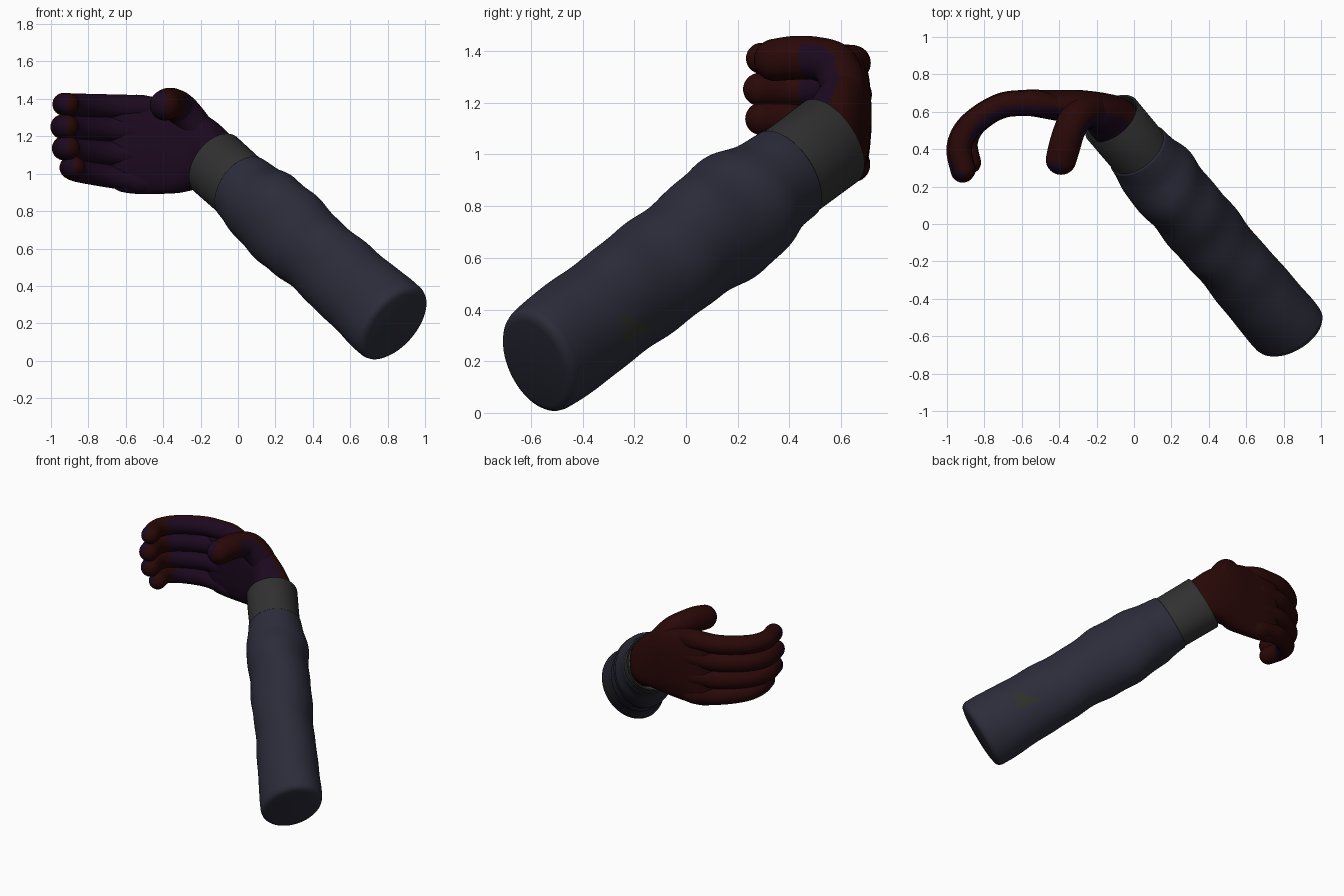
import bpy, bmesh, math
from mathutils import Vector as V

if "Cube" in bpy.data.objects:
    bpy.data.objects.remove(bpy.data.objects["Cube"])


def material(name, rgb):
    m = bpy.data.materials.new(name)
    m.diffuse_color = (*rgb, 1)
    m.use_nodes = True
    m.node_tree.nodes["Principled BSDF"].inputs["Base Color"].default_value = m.diffuse_color
    return m


SLEEVE = material("slate sleeve", (0.025, 0.025, 0.043))
STAIN = material("olive stain", (0.029, 0.029, 0.022))
CUFF = material("grey cuff", (0.031, 0.031, 0.031))
RED = material("dark red glove", (0.022, 0.0025, 0.0022))
PURPLE = material("dark purple palm", (0.0115, 0.0027, 0.0135))


def spline(rows, steps):
    """Catmull-Rom through rows of numbers."""
    out = []
    for i in range(len(rows) - 1):
        p = [rows[max(0, min(len(rows) - 1, i + k))] for k in (-1, 0, 1, 2)]
        for j in range(steps):
            t = j / steps
            out.append([0.5 * (2 * b + (c - a) * t + (2 * a - 5 * b + 4 * c - d) * t * t
                               + (3 * b - a - 3 * c + d) * t ** 3) for a, b, c, d in zip(*p)])
    out.append(list(rows[-1]))
    return out


def loft(name, sections, mats, n=32, e=1.0, ripple=None, rule=None, angle=50):
    """Skin over sections (centre, half width vector, half depth vector, parameter)."""
    bm = bmesh.new()
    rings = []
    for c, a, b, t in sections:
        ring = []
        for k in range(n):
            f = 2 * math.pi * k / n
            co, si = math.cos(f), math.sin(f)
            r = ripple(t, f) if ripple else 1
            ring.append(bm.verts.new(c + a * (r * math.copysign(abs(co) ** e, co))
                                     + b * (r * math.copysign(abs(si) ** e, si))))
        rings.append(ring)
    for r0, r1 in zip(rings, rings[1:]):
        for k in range(n):
            bm.faces.new((r0[k], r0[(k + 1) % n], r1[(k + 1) % n], r1[k]))
    bm.faces.new(rings[0][::-1])
    bm.faces.new(rings[-1])
    bmesh.ops.recalc_face_normals(bm, faces=bm.faces)
    bm.normal_update()
    if rule:
        for f in bm.faces:
            f.material_index = int(rule(f.calc_center_median(), f.normal))
    me = bpy.data.meshes.new(name)
    bm.to_mesh(me)
    bm.free()
    for m in mats:
        me.materials.append(m)
    ob = bpy.data.objects.new(name, me)
    bpy.context.collection.objects.link(ob)
    bpy.ops.object.select_all(action='DESELECT')
    ob.select_set(True)
    bpy.context.view_layer.objects.active = ob
    bpy.ops.object.shade_smooth_by_angle(angle=math.radians(angle))
    return ob


# Forearm frame: axis, sideways and upward directions
START = V((0.83, -0.57, 0.2))
AXIS = (V((-0.12, 0.56, 1.05)) - START).normalized()
SIDE = V((AXIS.y, -AXIS.x, 0)).normalized()
UP = SIDE.cross(AXIS).normalized()


def arm_sections(rows):
    """The oval section is twisted at the elbow end and levels out along the arm."""
    out = []
    for t, a, b in rows:
        q = math.radians(28) * max(0, min(1, 1 - t / 0.7))
        u = UP * math.cos(q) + SIDE * math.sin(q)
        s = SIDE * math.cos(q) - UP * math.sin(q)
        out.append((START + AXIS * t, u * b, s * a, t))
    return out


# Sleeve: rounded elbow end, loose folds that tighten near the cuff
def folds(t, f):
    amp = 0.008 + 0.02 * max(0, min(1, (t - 0.3) / 0.8))
    amp *= min(1, max(0, (1.46 - t) / 0.15))
    return (1 + amp * math.sin(13 * t + 2 * f + 0.6) * min(1, max(0, t) / 0.2 + 0.1)
            + 0.55 * amp * math.sin(27 * t - f + 1.0) * min(1, max(0, t) / 0.3))


def stain(c, nrm):
    dy, dz = c.y + 0.205, c.z - 0.325
    return nrm.x > 0.1 and math.hypot(dy, dz) < 0.044 + 0.016 * math.cos(3 * math.atan2(dz, dy))


profile = spline([(0.02, 0.19, 0.238), (0.12, 0.196, 0.238), (0.4, 0.194, 0.228),
                  (0.65, 0.194, 0.224), (0.9, 0.198, 0.232), (1.15, 0.203, 0.24),
                  (1.25, 0.2, 0.232), (1.36, 0.184, 0.204), (1.45, 0.174, 0.194)], 20)
loft("sleeve", arm_sections([(-0.018, 0.155, 0.195), (-0.012, 0.174, 0.22),
                             (0.0, 0.184, 0.232)] + profile + [(1.46, 0.164, 0.184)]),
     [SLEEVE, STAIN], n=144, ripple=folds, rule=stain)

# Cuff: open band with a thin rim
loft("cuff", arm_sections([(1.38, 0.166, 0.187), (1.702, 0.168, 0.19), (1.709, 0.164, 0.186),
                           (1.705, 0.156, 0.178), (1.6, 0.152, 0.172)]), [CUFF], n=64, angle=35)


# Glove: purple on what faces the front, red elsewhere and on the inner fingertips
def palm_side(c, nrm):
    return nrm.y < -0.2


def digit_side(c, nrm):
    return nrm.y < -0.2 and (c.y > 0.44 or nrm.x < 0.05)


GLOVE = [RED, PURPLE]

# Palm: centre, half width vector, half depth vector from wrist to knuckles
palm = spline([
    (-0.03, 0.46, 0.97, 0.05, -0.055, 0.135, 0.10, 0.085, 0),
    (-0.115, 0.555, 1.05, 0.05, -0.055, 0.14, 0.105, 0.088, 0),
    (-0.185, 0.60, 1.10, 0.045, -0.03, 0.185, 0.06, 0.09, 0),
    (-0.29, 0.625, 1.13, 0.02, 0, 0.232, 0.02, 0.09, 0),
    (-0.42, 0.635, 1.145, 0, 0, 0.253, 0, 0.082, 0),
    (-0.54, 0.645, 1.15, 0, 0, 0.258, 0, 0.07, 0),
    (-0.63, 0.645, 1.155, 0, 0, 0.25, 0, 0.055, 0),
    (-0.68, 0.64, 1.16, 0, 0, 0.225, 0, 0.025, 0)], 8)
loft("palm", [(V(r[:3]), V(r[3:6]), V(r[6:]), 0) for r in palm], GLOVE, n=64, e=0.8,
     rule=palm_side)


# Digits: round-ended tubes along a curve, rows are x, y, z, radius
def digit(name, rows, ref):
    path = spline(rows, 8)
    pts = [V(p[:3]) for p in path]
    secs = []
    for i, p in enumerate(path):
        d = (pts[min(i + 1, len(pts) - 1)] - pts[max(i - 1, 0)]).normalized()
        a = (ref - d * ref.dot(d)).normalized()
        secs.append((pts[i], a * p[3], d.cross(a) * p[3], 0))
    r = path[-1][3]
    for k in range(1, 8):
        q = math.pi / 2 * k / 7.3
        secs.append((pts[-1] + d * r * math.sin(q), a * r * math.cos(q),
                     d.cross(a) * r * math.cos(q), 0))
    loft(name, secs, GLOVE, n=32, rule=digit_side)


# Fingers: name, knuckle height, tip height, radius, reach
curl = [(-0.38, 0.63), (-0.50, 0.645), (-0.59, 0.647), (-0.70, 0.635), (-0.81, 0.58),
        (-0.90, 0.50), (-0.938, 0.40), (-0.916, 0.285)]
for name, z0, z1, r, reach in (("index_finger", 1.353, 1.372, 0.062, 0.98),
                               ("middle_finger", 1.23, 1.252, 0.066, 1.0),
                               ("ring_finger", 1.095, 1.138, 0.065, 0.98),
                               ("little_finger", 0.957, 1.035, 0.06, 0.88)):
    rows = []
    for i, (x, y) in enumerate(curl):
        k = max(0, (i - 1) / 6)
        rows.append((-0.58 + (x + 0.58) * reach, 0.647 + (y - 0.647) * reach,
                     z0 + (z1 - z0) * min(1, k * 1.15),
                     r * (1.07 - 0.1 * k) * (0.6 if i == 0 else 1)))
    digit(name, rows, V((0, 0, 1)))

# Thumb: rises from the wrist side and points forward
digit("thumb", [(-0.16, 0.60, 1.16, 0.08), (-0.24, 0.605, 1.27, 0.088),
                (-0.305, 0.575, 1.345, 0.088), (-0.345, 0.50, 1.372, 0.084),
                (-0.37, 0.42, 1.374, 0.085), (-0.39, 0.345, 1.366, 0.082)], V((1, 0, 0.3)))
